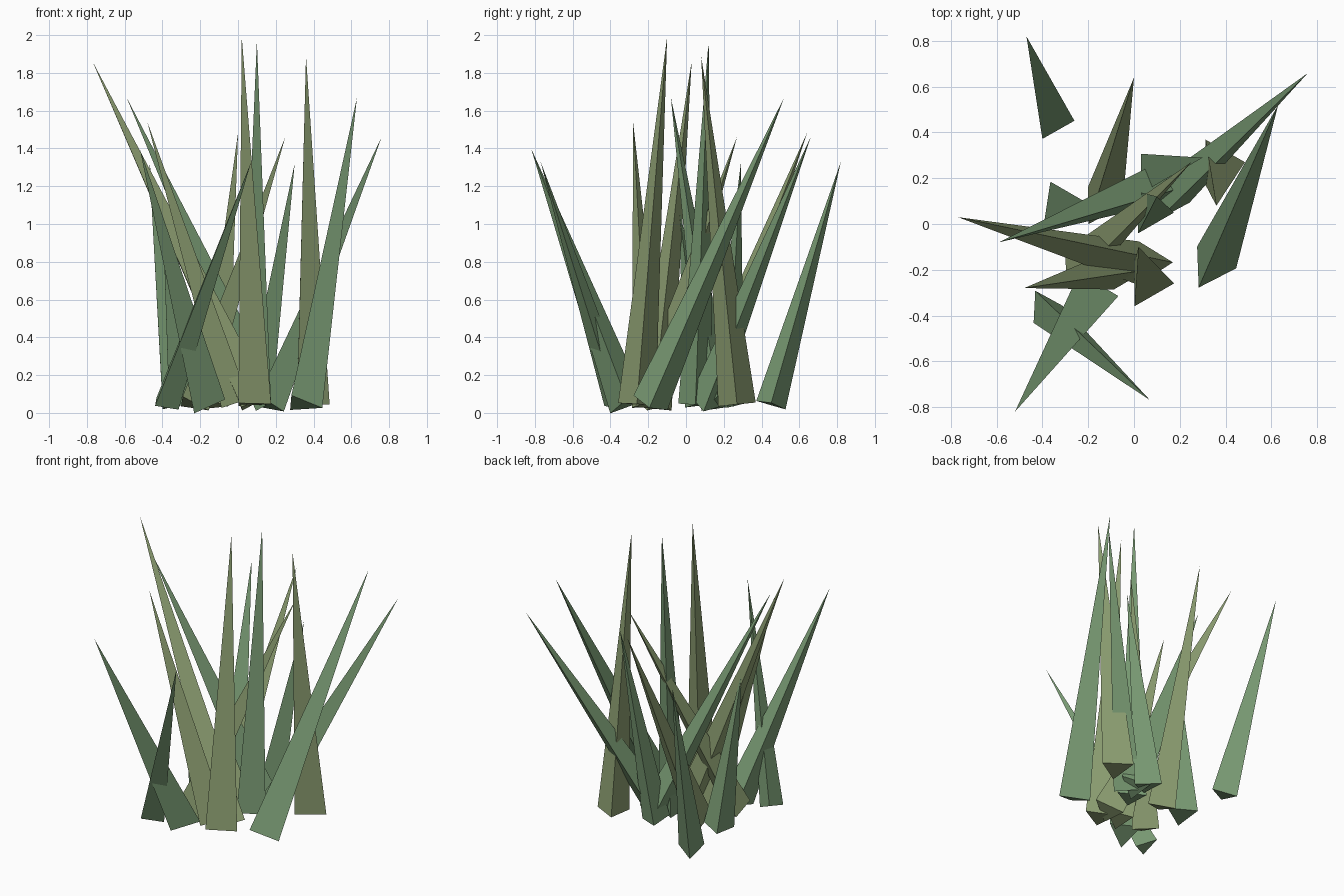
import bpy, bmesh
from math import cos, sin, tau
from mathutils import Vector

if "Cube" in bpy.data.objects:
    bpy.data.objects.remove(bpy.data.objects["Cube"])


def material(name, rgb):
    m = bpy.data.materials.new(name)
    m.diffuse_color = (*rgb, 1)
    m.use_nodes = True
    m.node_tree.nodes["Principled BSDF"].inputs["Base Color"].default_value = m.diffuse_color
    return m


green = material("blade_green", (0.20, 0.34, 0.18))
olive = material("blade_olive", (0.27, 0.35, 0.17))


def blade(name, base, tip, radius, mat):
    """Three-sided spike, its base square to its leaning axis."""
    foot, tip = Vector((*base, 0.045)), Vector(tip)
    turn = Vector((0, 0, 1)).rotation_difference(tip - foot)
    bm = bmesh.new()
    ring = [bm.verts.new(foot + turn @ Vector((radius * cos(i * tau / 3), radius * sin(i * tau / 3), 0)))
            for i in range(3)]
    top = bm.verts.new(tip)
    bm.faces.new(ring[::-1])
    for i in range(3):
        bm.faces.new((ring[i], ring[(i + 1) % 3], top))
    me = bpy.data.meshes.new(name)
    bm.to_mesh(me)
    bm.free()
    me.materials.append(mat)
    bpy.context.collection.objects.link(bpy.data.objects.new(name, me))


# Grass blades: base xy, tip xyz, radius, colour
blades = [
    ((0.07, -0.17), (-0.77, 0.03, 1.86), 0.11, olive),
    ((0.14, 0.17), (-0.59, -0.08, 1.67), 0.105, green),
    ((-0.04, -0.20), (-0.48, -0.28, 1.54), 0.10, olive),
    ((-0.18, -0.31), (-0.52, -0.82, 1.40), 0.115, green),
    ((0.06, -0.26), (0.02, -0.10, 1.99), 0.115, olive),
    ((0.07, 0.05), (0.10, 0.12, 1.97), 0.105, green),
    ((0.37, 0.27), (0.36, 0.08, 1.89), 0.115, olive),
    ((0.335, -0.19), (0.63, 0.52, 1.67), 0.113, green),
    ((0.15, 0.10), (0.76, 0.66, 1.46), 0.10, green),
    ((-0.25, -0.20), (0.25, 0.27, 1.46), 0.10, olive),
    ((0.08, 0.22), (0.30, 0.29, 1.32), 0.10, green),
    ((-0.15, 0.08), (0.00, 0.64, 1.48), 0.10, olive),
    ((-0.395, -0.36), (0.07, -0.77, 1.33), 0.085, green),
    ((-0.353, 0.45), (-0.47, 0.82, 1.33), 0.093, green),
    ((-0.31, 0.09), (-0.40, -0.04, 1.10), 0.11, green),
]
for n, (base, tip, radius, mat) in enumerate(blades, 1):
    blade(f"grass_blade_{n}", base, tip, radius, mat)
